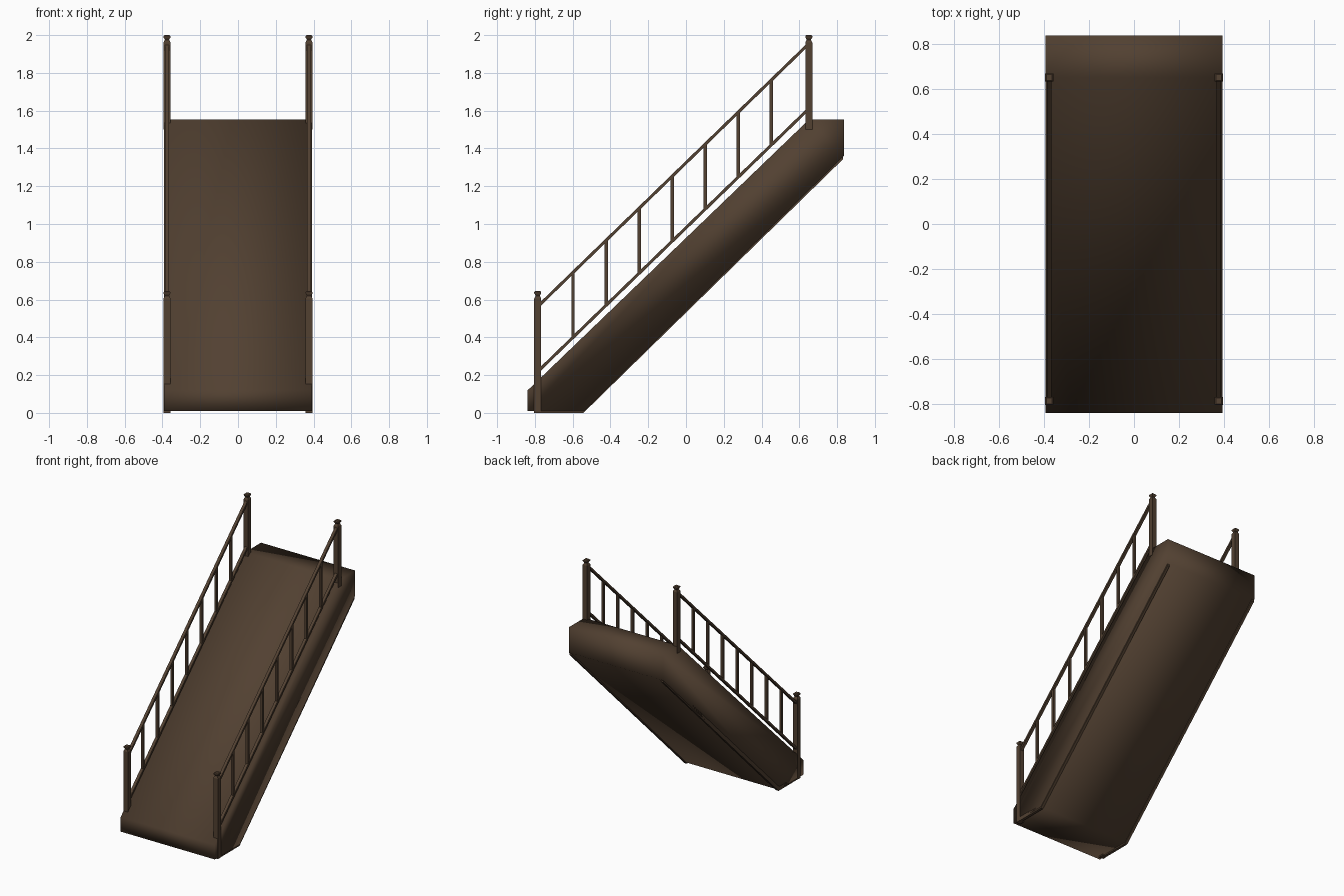
import bpy, bmesh
from mathutils import Vector

if "Cube" in bpy.data.objects:
    bpy.data.objects.remove(bpy.data.objects["Cube"])

wood = bpy.data.materials.new("dark brown wood")
wood.diffuse_color = (0.084, 0.052, 0.031, 1)
wood.use_nodes = True
wood.node_tree.nodes["Principled BSDF"].inputs["Base Color"].default_value = wood.diffuse_color


def finish(name, bm, smooth=False):
    bmesh.ops.recalc_face_normals(bm, faces=bm.faces)
    me = bpy.data.meshes.new(name)
    bm.to_mesh(me)
    bm.free()
    me.materials.append(wood)
    for p in me.polygons:
        p.use_smooth = smooth
    ob = bpy.data.objects.new(name, me)
    bpy.context.collection.objects.link(ob)
    return ob


def extrude_profile(name, pts, x0, x1, smooth=False):
    """Side profile (y, z) extruded along x."""
    bm = bmesh.new()
    a = [bm.verts.new((x0, y, z)) for y, z in pts]
    b = [bm.verts.new((x1, y, z)) for y, z in pts]
    bm.faces.new(a)
    bm.faces.new(b[::-1])
    n = len(pts)
    for i in range(n):
        bm.faces.new((a[i], b[i], b[(i + 1) % n], a[(i + 1) % n]))
    return finish(name, bm, smooth)


def stacked(name, x, y, rings):
    """Square column through (z, half width) rings."""
    bm = bmesh.new()
    loops = [[bm.verts.new((x + sx * h, y + sy * h, z))
              for sx, sy in ((-1, -1), (1, -1), (1, 1), (-1, 1))] for z, h in rings]
    for lo, hi in zip(loops, loops[1:]):
        for i in range(4):
            bm.faces.new((lo[i], lo[(i + 1) % 4], hi[(i + 1) % 4], hi[i]))
    bm.faces.new(loops[0])
    bm.faces.new(loops[-1])
    return finish(name, bm)


W = 0.393
# sloping ramp body with slightly recessed underside
extrude_profile("ramp_body", [(-0.838, 0.01), (-0.838, 0.12), (0.65, 1.552), (0.836, 1.552),
                              (0.836, 1.362), (-0.54, 0.01)], -W, W, True)

RY0, RY1 = -0.785, 0.65
SLOPE = 0.97


def rail_z(base, y):
    return base + (y + 0.77) * SLOPE


for side, s in (("left", -1), ("right", 1)):
    # thin lip along the lower edge of each side
    xs = sorted((s * W, s * (W - 0.02)))
    extrude_profile(side + "_lower_lip", [(-0.775, 0.0), (-0.775, 0.03), (-0.55, 0.03), (0.83, 1.38),
                                          (0.83, 1.342), (-0.543, 0.0)], *xs)
    x = s * 0.376
    # newel posts with flared caps
    for label, y, z0, top in (("front", RY0, 0.0, 0.645), ("back", RY1, 1.5, 2.0)):
        stacked(f"{side}_{label}_post", x, y,
                [(z0, 0.0185), (top - 0.04, 0.0185), (top - 0.025, 0.011),
                 (top - 0.012, 0.0185), (top - 0.006, 0.0185), (top, 0.013)])
    # upper and lower handrails
    for label, base in (("upper", 0.577), ("lower", 0.233)):
        za, zb = rail_z(base, RY0), rail_z(base, RY1)
        extrude_profile(f"{side}_{label}_rail", [(RY0, za - 0.011), (RY0, za + 0.011),
                                                 (RY1, zb + 0.011), (RY1, zb - 0.011)],
                        x - 0.011, x + 0.011)
    # balusters between the rails
    for i in range(7):
        y = -0.598 + i * 0.175
        stacked(f"{side}_baluster_{i + 1}", x, y,
                [(rail_z(0.233, y), 0.009), (rail_z(0.577, y), 0.009)])
